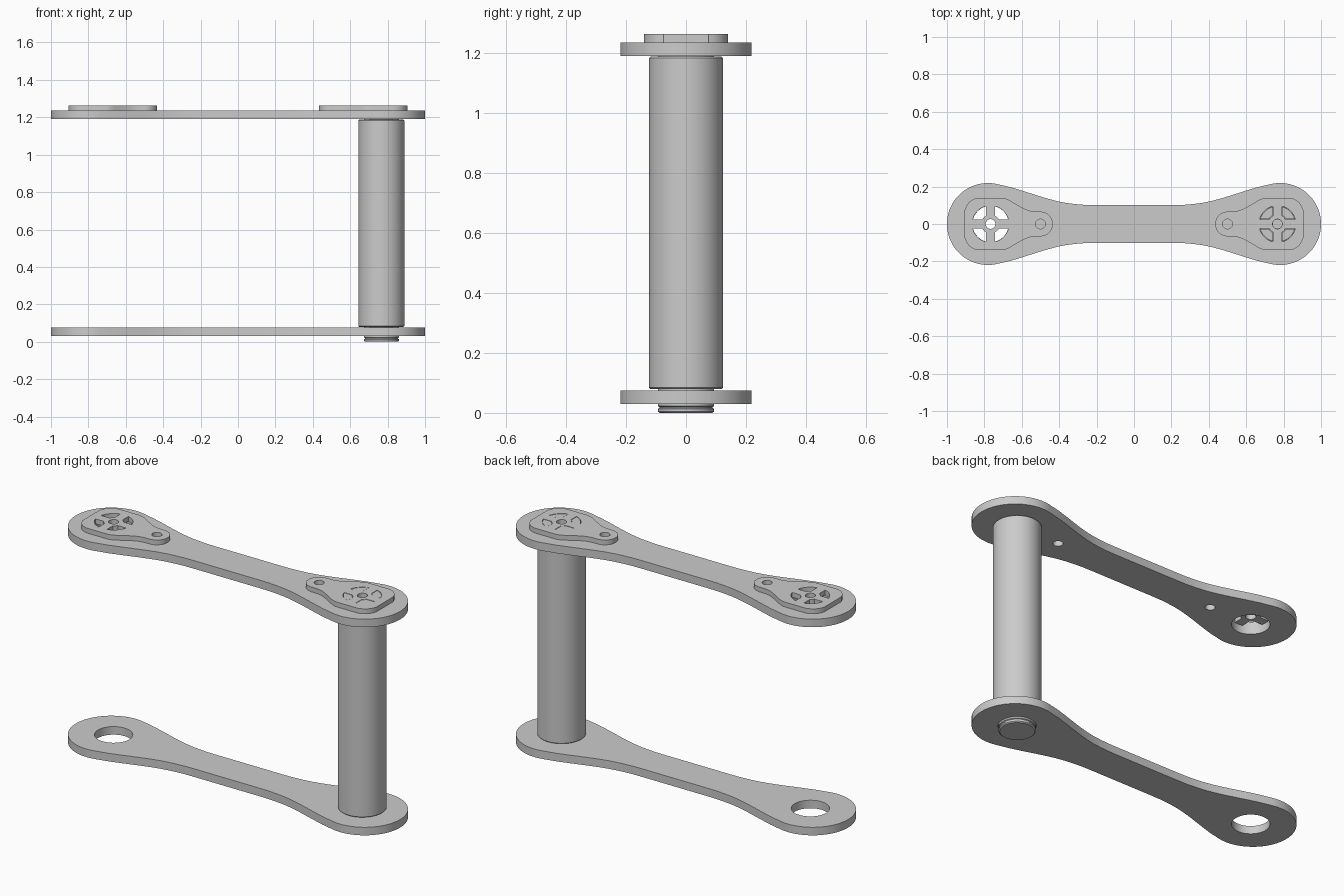
import bpy, bmesh, math

cube = bpy.data.objects.get("Cube")
if cube:
    bpy.data.objects.remove(cube, do_unlink=True)

grey = bpy.data.materials.new("plain grey")
grey.use_nodes = True
COLOUR = (0.6, 0.6, 0.6, 1)
grey.diffuse_color = COLOUR
grey.node_tree.nodes["Principled BSDF"].inputs["Base Color"].default_value = COLOUR

AXLE = 0.767      # distance of the pivots from the middle
SCREW = 0.5       # distance of the screw holes from the middle


def finish(name, mesh, angle=30):
    obj = bpy.data.objects.new(name, mesh)
    bpy.context.collection.objects.link(obj)
    mesh.materials.clear()
    mesh.materials.append(grey)
    bpy.ops.object.select_all(action='DESELECT')
    obj.select_set(True)
    bpy.context.view_layer.objects.active = obj
    bpy.ops.object.shade_smooth_by_angle(angle=math.radians(angle))
    return obj


def arc(cx, cy, r, a0, a1, n=16):
    angles = [math.radians(a0 + (a1 - a0) * i / n) for i in range(n + 1)]
    return [(cx + r * math.cos(a), cy + r * math.sin(a)) for a in angles]


def circle(cx, r, n=40):
    return arc(cx, 0, r, 0, 360, n)[:-1]


def plate(name, loops, z0, z1):
    """Flat plate from one outline and any hole loops."""
    curve = bpy.data.curves.new(name, 'CURVE')
    curve.dimensions = '2D'
    curve.fill_mode = 'BOTH'
    curve.extrude = (z1 - z0) / 2
    for loop in loops:
        spline = curve.splines.new('POLY')
        spline.points.add(len(loop) - 1)
        for point, (x, y) in zip(spline.points, loop):
            point.co = (x, y, 0, 1)
        spline.use_cyclic_u = True
    temp = bpy.data.objects.new(name + " outline", curve)
    bpy.context.collection.objects.link(temp)
    bpy.context.view_layer.update()
    deps = bpy.context.evaluated_depsgraph_get()
    mesh = bpy.data.meshes.new_from_object(temp.evaluated_get(deps))
    bpy.data.objects.remove(temp, do_unlink=True)
    bm = bmesh.new()
    bm.from_mesh(mesh)
    bmesh.ops.remove_doubles(bm, verts=bm.verts, dist=0.0002)
    bmesh.ops.translate(bm, verts=bm.verts, vec=(0, 0, (z0 + z1) / 2))
    bmesh.ops.recalc_face_normals(bm, faces=bm.faces)
    bm.to_mesh(mesh)
    bm.free()
    return finish(name, mesh)


def lathe(name, profile, x, steps=64):
    bm = bmesh.new()
    verts = [bm.verts.new((r, 0, z)) for r, z in profile]
    edges = [bm.edges.new(pair) for pair in zip(verts, verts[1:])]
    bmesh.ops.spin(bm, geom=verts + edges, cent=(0, 0, 0), axis=(0, 0, 1),
                   angle=math.tau, steps=steps)
    bmesh.ops.remove_doubles(bm, verts=bm.verts, dist=0.0002)
    bmesh.ops.translate(bm, verts=bm.verts, vec=(x, 0, 0))
    bmesh.ops.recalc_face_normals(bm, faces=bm.faces)
    mesh = bpy.data.meshes.new(name)
    bm.to_mesh(mesh)
    bm.free()
    return finish(name, mesh)


def window(cx, quarter, inset=0.0):
    """Opening between two spokes, one per quarter turn."""
    outer, inner, spoke = 0.098 - inset, 0.05 + inset, 0.025 + inset
    a = math.degrees(math.asin(spoke / outer))
    b = math.degrees(math.asin(spoke / inner))
    q = 90 * quarter
    return (arc(cx, 0, outer, q + a, q + 90 - a, 10)
            + arc(cx, 0, inner, q + 90 - b, q + b, 4))


def mirror_y(half):
    return half + [(x, -y) for x, y in reversed(half) if abs(y) > 1e-5]


def flip(loop, side):
    return [(x * side, y) for x, y in loop]


# Outline shared by both arms: round ends joined by a narrow waist
end = arc(0.781, 0, 0.219, 0, 106, 28)
flank = [(0.66, 0.197), (0.585, 0.174), (0.51, 0.15), (0.46, 0.135), (0.41, 0.122),
         (0.36, 0.112), (0.31, 0.106), (0.26, 0.102), (0.2, 0.101)]
quarter = end + flank
arm_outline = mirror_y(quarter + flip(quarter[::-1], -1))
pivots = [circle(s * AXLE, 0.097) for s in (-1, 1)]
screws = [circle(s * SCREW, 0.026, 24) for s in (-1, 1)]
plate("lower_arm", [arm_outline] + pivots, 0.03, 0.075)
plate("upper_arm", [arm_outline] + pivots + screws, 1.19, 1.235)

# Pear-shaped bearing caps, one on each end of the upper arm
cap_half = ([(0.905, 0.075)] + arc(0.825, 0.06, 0.08, 12, 90, 8)
            + arc(0.715, 0.04, 0.1, 90, 122, 6)
            + [(0.62, 0.1), (0.59, 0.083), (0.565, 0.073), (0.54, 0.067)]
            + arc(SCREW, 0, 0.066, 90, 180, 14))
cap_outline = mirror_y(cap_half)
for side, label in ((-1, "right"), (1, "left")):
    loops = [flip(cap_outline, side), circle(side * AXLE, 0.026, 24),
             circle(side * SCREW, 0.026, 24)]
    loops += [window(side * AXLE, q) for q in range(4)]
    plate(label + "_bearing_cap", loops, 1.235, 1.262)

# Roller with necks, a grooved lower tip and a blind screw hole on top
lathe("roller", [(0, 0), (0.088, 0), (0.094, 0.005), (0.094, 0.013), (0.089, 0.016),
                 (0.089, 0.02), (0.094, 0.023), (0.094, 0.08), (0.119, 0.08),
                 (0.123, 0.084), (0.123, 1.183), (0.119, 1.187), (0.094, 1.187),
                 (0.094, 1.232), (0.025, 1.232), (0.025, 1.19), (0, 1.19)], AXLE)

# Roller teeth that fill the cap openings
for q in range(4):
    plate(f"roller_tooth_{q + 1}", [window(AXLE, q, 0.002)], 1.23, 1.261)
